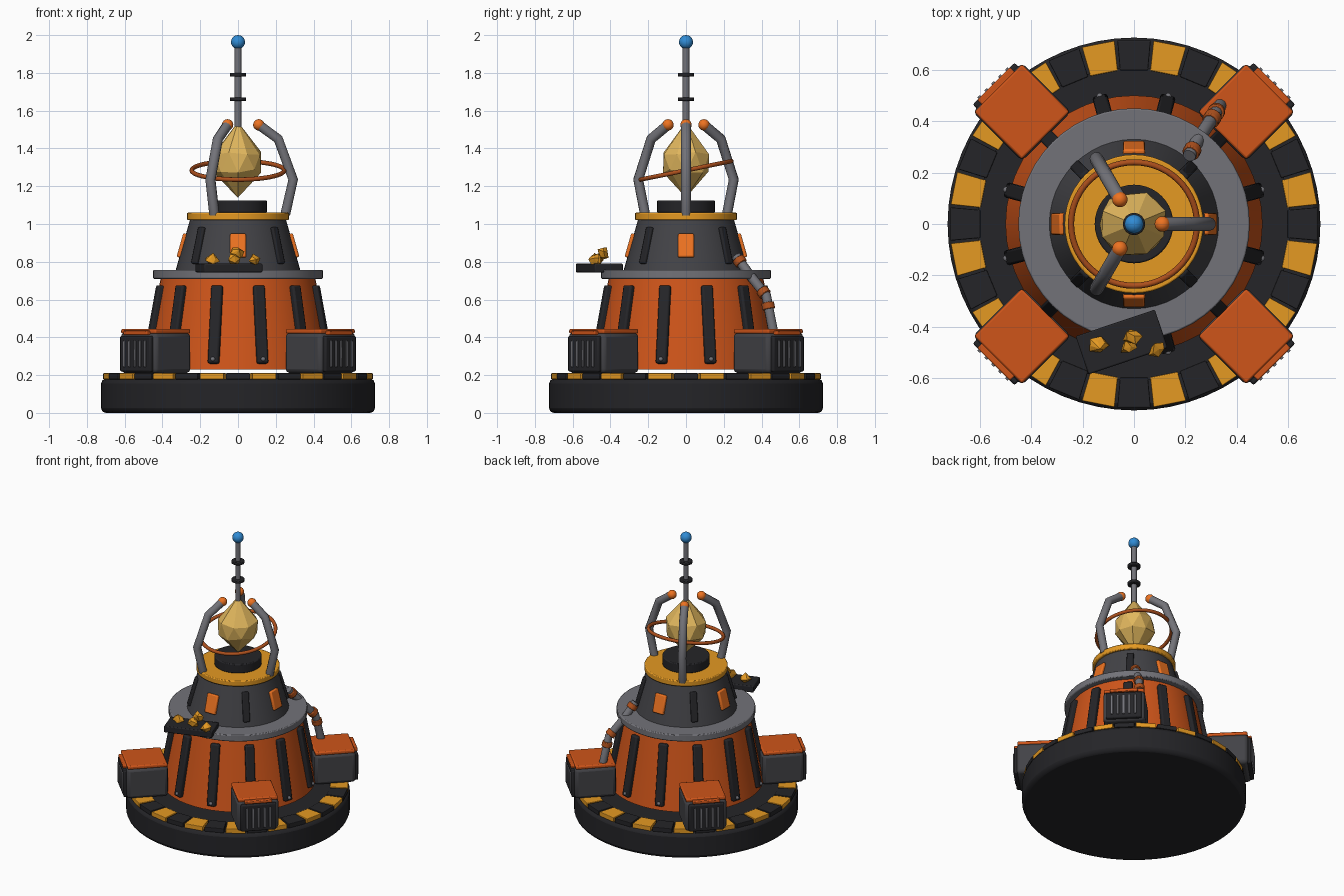
import bpy, bmesh, math, random
from math import radians, sin, cos, atan2, pi
from mathutils import Vector, Matrix

if "Cube" in bpy.data.objects:
    bpy.data.objects.remove(bpy.data.objects["Cube"])

random.seed(4)

def mat(name, rgb):
    m = bpy.data.materials.new(name)
    m.diffuse_color = (*rgb, 1)
    m.use_nodes = True
    m.node_tree.nodes["Principled BSDF"].inputs["Base Color"].default_value = m.diffuse_color
    return m

BLACK = mat("black", (.018, .018, .021))
DARK = mat("dark_grey", (.055, .055, .062))
GREY = mat("mid_grey", (.17, .17, .19))
ORANGE = mat("orange", (.62, .09, .01))
BRIGHT = mat("bright_orange", (.85, .17, .015))
RUST = mat("rust", (.42, .08, .012))
YELLOW = mat("yellow", (.78, .32, .016))
GOLD = mat("gold", (.75, .47, .11))
BLUE = mat("blue", (.03, .26, .66))

def finish(name, bm, m, smooth=True, bevel=0, M=None):
    bmesh.ops.recalc_face_normals(bm, faces=bm.faces)
    me = bpy.data.meshes.new(name)
    bm.to_mesh(me)
    bm.free()
    if M is not None:
        me.transform(M)
    me.materials.append(m)
    o = bpy.data.objects.new(name, me)
    bpy.context.collection.objects.link(o)
    if bevel:
        b = o.modifiers.new("bevel", 'BEVEL')
        b.width, b.segments, b.limit_method = bevel, 2, 'ANGLE'
    if smooth:
        bpy.ops.object.select_all(action='DESELECT')
        bpy.context.view_layer.objects.active = o
        o.select_set(True)
        bpy.ops.object.shade_smooth_by_angle(angle=radians(35))
    return o

def turned(name, r1, r2, z1, z2, m, seg=48, bevel=0, M=None):
    bm = bmesh.new()
    bmesh.ops.create_cone(bm, cap_ends=True, segments=seg, radius1=r1, radius2=r2, depth=z2 - z1,
                          matrix=Matrix.Translation((0, 0, (z1 + z2) / 2)))
    return finish(name, bm, m, bevel=bevel, M=M)

def box(name, size, M, m, bevel=.006):
    bm = bmesh.new()
    bmesh.ops.create_cube(bm, size=1, matrix=Matrix.Diagonal((*size, 1)))
    return finish(name, bm, m, bevel=bevel, M=M)

def ball(name, p, r, m):
    bm = bmesh.new()
    bmesh.ops.create_uvsphere(bm, u_segments=20, v_segments=12, radius=r)
    return finish(name, bm, m, M=Matrix.Translation(p))

def tube(name, pts, r, m):
    cu = bpy.data.curves.new(name, 'CURVE')
    cu.dimensions, cu.bevel_depth, cu.bevel_resolution, cu.use_fill_caps = '3D', r, 3, True
    sp = cu.splines.new('POLY')
    sp.points.add(len(pts) - 1)
    for q, p in zip(sp.points, pts):
        q.co = (*p, 1)
    cu.materials.append(m)
    o = bpy.data.objects.new(name, cu)
    bpy.context.collection.objects.link(o)

def polar(a, r, z, tilt=0):
    """Frame at angle a: local x points outward, tilt leans the top inward."""
    return Matrix.Rotation(a, 4, 'Z') @ Matrix.Translation((r, 0, z)) @ Matrix.Rotation(-tilt, 4, 'Y')

def crystal(name, rings, n, low, high, m, jitter, M=None):
    bm = bmesh.new()
    for i, (r, z) in enumerate(rings):
        for k in range(n):
            a = (k + i / 2) * 2 * pi / n
            q = r * random.uniform(1 - jitter, 1 + jitter)
            bm.verts.new((q * cos(a), q * sin(a), z + r * random.uniform(-jitter, jitter)))
    bm.verts.new((0, 0, low))
    bm.verts.new((0, 0, high))
    bmesh.ops.convex_hull(bm, input=bm.verts)
    finish(name, bm, m, smooth=False, M=M)

# Base and hazard tiles
turned("base", .725, .725, 0, .18, BLACK, 64, .025)
for i in range(32):
    bm = bmesh.new()
    c, h = i * pi / 16, radians(5.2)
    vs = [bm.verts.new((r * cos(c + s * h), r * sin(c + s * h), z))
          for z in (.178, .21) for r, s in ((.6, -1), (.717, -1), (.717, 1), (.6, 1))]
    for f in ((0, 1, 2, 3), (4, 5, 6, 7), (0, 1, 5, 4), (1, 2, 6, 5), (2, 3, 7, 6), (3, 0, 4, 7)):
        bm.faces.new([vs[k] for k in f])
    finish("hazard_tile", bm, YELLOW if i % 2 else BLACK, smooth=False, bevel=.004)
for i in range(1):
    turned("floor_plate", .61, .61, .175, .205, BLACK, 64)

# Lower body with ribs and bolts
turned("lower_body", .5, .41, .23, .71, ORANGE, 48)
lean = atan2(.09, .48)
for i in range(12):
    a = radians(15 + 30 * i)
    box("lower_rib", (.045, .06, .42), polar(a, .459, .467, lean), BLACK, .01)
    p = polar(a, .515, .285).translation
    ball("rib_bolt", p, .012, GREY)

# Collar and upper body
turned("collar", .45, .45, .71, .757, GREY, 48, .006)
turned("upper_body", .33, .255, .755, 1.02, DARK, 48)
lean = atan2(.075, .265)
for i in range(4):
    box("upper_panel", (.03, .085, .13), polar(i * pi / 2, .293, .885, lean), BRIGHT, .008)
    box("upper_rib", (.03, .045, .2), polar(i * pi / 2 + pi / 4, .293, .885, lean), BLACK, .008)
turned("top_plate", .27, .27, 1.02, 1.06, YELLOW, 48, .006)
turned("crystal_socket", .153, .153, 1.06, 1.125, BLACK, 40, .006)

# Corner boxes with lids and vents
for i in range(4):
    a = pi / 4 + i * pi / 2
    box("corner_box", (.272, .272, .215), polar(a, .617, .3175), DARK, .022)
    box("corner_lid", (.262, .262, .026), polar(a, .617, .432), ORANGE, .008)
    box("vent_frame", (.03, .23, .19), polar(a, .757, .313), BLACK, .008)
    box("vent_trim", (.03, .18, .022), polar(a, .757, .424), ORANGE, .005)
    for k in range(5):
        M = polar(a, .773, .313) @ Matrix.Translation((0, (k - 2) * .038, 0))
        box("vent_bar", (.012, .014, .14), M, GREY, .003)

# Crystal, halo and antenna
crystal("crystal", [(.128, 1.28), (.126, 1.375)], 8, 1.14, 1.54, GOLD, .08)
bpy.ops.mesh.primitive_torus_add(major_radius=.245, minor_radius=.012, major_segments=56, minor_segments=10,
                                 location=(0, 0, 1.284), rotation=(radians(11.5), 0, 0))
halo = bpy.context.object
halo.name = "halo_ring"
halo.data.materials.append(RUST)
bpy.ops.object.shade_smooth_by_angle(angle=radians(60))
turned("antenna", .018, .018, 1.5, 1.95, GREY, 16)
for z in (1.66, 1.79):
    turned("antenna_ring", .043, .043, z - .01, z + .01, BLACK, 24, .005)
ball("antenna_tip", (0, 0, 1.963), .037, BLUE)

# Three prongs
for i in range(3):
    a = i * 2 * pi / 3
    path = [polar(a, r, z).translation for r, z in ((.25, 1.05), (.292, 1.235), (.213, 1.45), (.11, 1.525))]
    tube("prong", path, .027, GREY)
    ball("prong_tip", path[-1], .03, BRIGHT)

# Side pipe with collars
path = [Vector(p) for p in ((.215, .265, .83), (.25, .33, .74), (.313, .425, .62), (.335, .462, .43))]
tube("pipe", path, .026, GREY)
for k, t in ((0, .3), (1, .85), (2, .28)):
    d = path[k + 1] - path[k]
    M = Matrix.Translation(path[k] + d * t) @ d.to_track_quat('Z', 'Y').to_matrix().to_4x4()
    turned("pipe_collar", .034, .034, -.018, .018, RUST, 20, .004, M)

# Tray with ore chunks
tray = Matrix.Translation((-.048, -.459, .767)) @ Matrix.Rotation(radians(18.6), 4, 'Z')
box("tray", (.325, .157, .046), tray, BLACK, .006)
chunks = ((-.138, -.472, .81, 1, 10), (-.022, -.475, .815, 1, -20), (-.005, -.435, .84, 1.1, 25),
          (.088, -.485, .81, 1, -15))
for x, y, z, s, t in chunks:
    M = Matrix.Translation((x, y, z)) @ Matrix.Rotation(radians(t), 4, 'Y') @ Matrix.Rotation(radians(t * 2), 4, 'X')
    crystal("ore_chunk", [(.034 * s, -.008), (.026 * s, .015)], 5, -.03 * s, .04 * s, YELLOW, .3, M)
